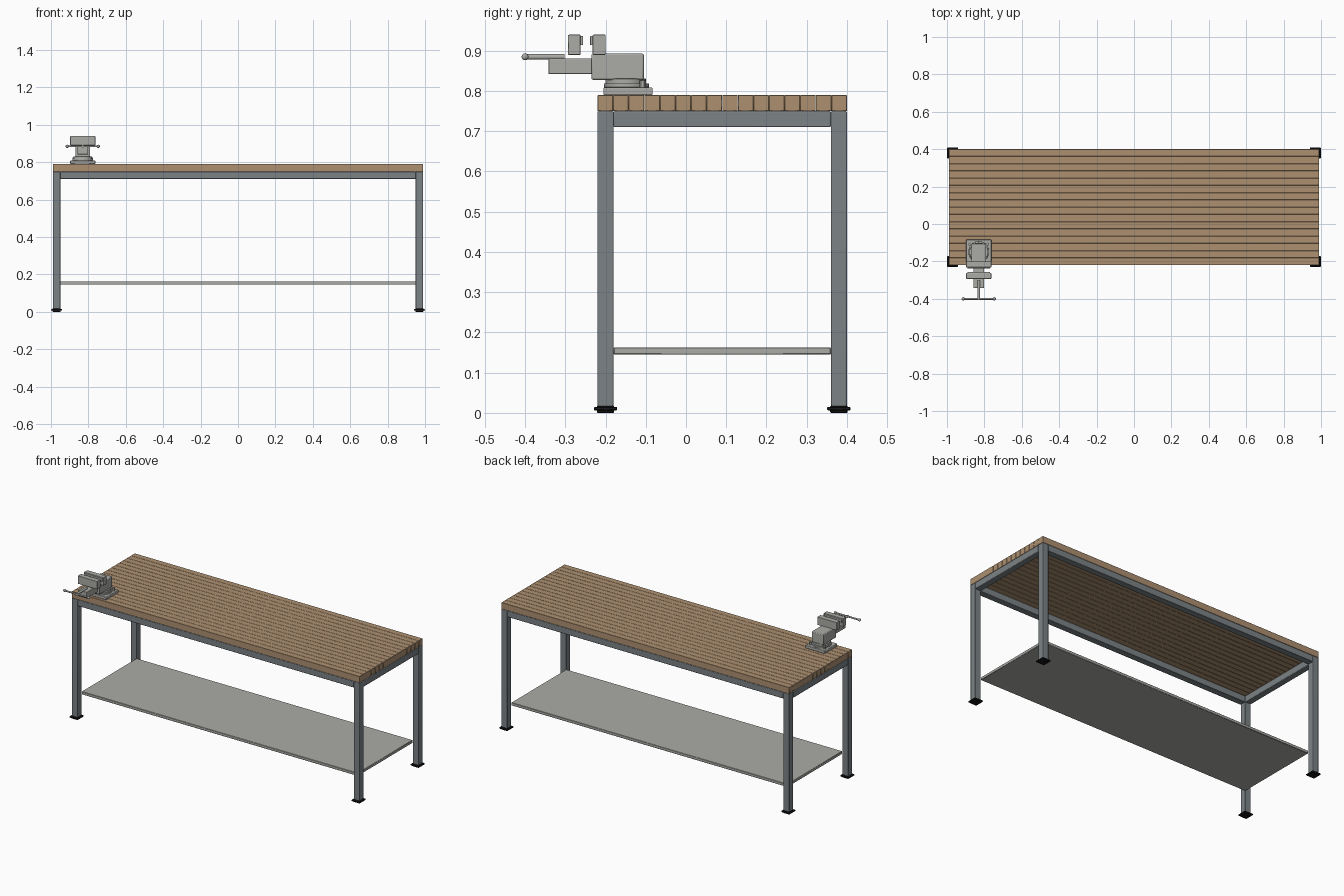
import bpy
import math

cube = bpy.data.objects.get("Cube")
if cube:
    bpy.data.objects.remove(cube, do_unlink=True)


def material(name, rgb):
    m = bpy.data.materials.new(name)
    m.use_nodes = True
    m.diffuse_color = (*rgb, 1)
    m.node_tree.nodes["Principled BSDF"].inputs["Base Color"].default_value = (*rgb, 1)
    return m


WOOD = material("oak wood", (0.42, 0.28, 0.165))
STEEL = material("blue grey steel", (0.2, 0.225, 0.24))
GREY = material("light grey metal", (0.41, 0.41, 0.39))
BLACK = material("black rubber", (0.008, 0.008, 0.008))


def finish(ob, name, mat, bevel, segments):
    ob.name = name
    ob.data.materials.append(mat)
    if bevel:
        b = ob.modifiers.new("Bevel", "BEVEL")
        b.width = bevel
        b.segments = segments
        b.limit_method = "ANGLE"
        bpy.ops.object.shade_smooth_by_angle(angle=math.radians(35))
    return ob


def box(name, mat, x, y, z, bevel=0.0, segments=1):
    """Box spanning the given (min, max) ranges."""
    spans = (x, y, z)
    bpy.ops.mesh.primitive_cube_add(size=1, location=[(a + b) / 2 for a, b in spans])
    ob = bpy.context.object
    ob.scale = [b - a for a, b in spans]
    bpy.ops.object.transform_apply(location=False, rotation=False, scale=True)
    return finish(ob, name, mat, bevel, segments)


def rod(name, mat, radius, length, centre, axis="Z", bevel=0.0, sides=32):
    turn = {"X": (0, math.pi / 2, 0), "Y": (math.pi / 2, 0, 0), "Z": (0, 0, 0)}[axis]
    bpy.ops.mesh.primitive_cylinder_add(vertices=sides, radius=radius, depth=length,
                                        location=centre, rotation=turn)
    bpy.ops.object.shade_smooth_by_angle(angle=math.radians(35))
    return finish(bpy.context.object, name, mat, bevel, 2)


# Bench extents
X, XI = 0.99, 0.95
FRONT, BACK, TUBE = -0.22, 0.40, 0.04
RAIL_Z, TOP_Z = (0.71, 0.75), (0.75, 0.79)

# Tabletop planks
COUNT = 16
pitch = (BACK - FRONT) / COUNT
for i in range(COUNT):
    y = FRONT + i * pitch
    box(f"top_plank_{i + 1}", WOOD, (-X, X), (y + 0.0002, y + pitch - 0.0002), TOP_Z, 0.001)

# Legs and feet
for xs, side in ((-1, "right"), (1, "left")):
    for y0, end in ((FRONT, "front"), (BACK - TUBE, "back")):
        cx, cy = xs * (X + XI) / 2, y0 + TUBE / 2
        tag = f"{end}_{side}"

        def square(h):
            return (cx - h, cx + h), (cy - h, cy + h)

        box(f"leg_{tag}", STEEL, *square(0.02), (0.012, 0.75), 0.003, 2)
        box(f"foot_flange_{tag}", BLACK, *square(0.029), (0.006, 0.015), 0.002)
        box(f"foot_pad_{tag}", BLACK, *square(0.0215), (0, 0.018), 0.002)

# Frame rails
for y0, end in ((FRONT, "front"), (BACK - TUBE, "back")):
    box(f"rail_{end}", STEEL, (-XI, XI), (y0, y0 + TUBE), RAIL_Z, 0.003, 2)
for x, side in (((-X, -XI), "right"), ((XI, X), "left")):
    box(f"rail_{side}", STEEL, x, (FRONT + TUBE, BACK - TUBE), RAIL_Z, 0.003, 2)

# Lower shelf
box("shelf", GREY, (-XI, XI), (FRONT + TUBE, BACK - TUBE), (0.145, 0.163), 0.002)

# Bench vise
VX = -0.83


def vise_box(name, half, y, z, bevel=0.002):
    return box(name, GREY, (VX - half, VX + half), y, z, bevel, 2)


vise_box("vise_base", 0.067, (-0.205, -0.083), (0.79, 0.809), 0.003)
rod("vise_swivel_lower", GREY, 0.056, 0.01, (VX, -0.148, 0.814), bevel=0.001)
rod("vise_swivel_upper", GREY, 0.05, 0.014, (VX, -0.15, 0.824), bevel=0.001)
for s, side in ((-1, "right"), (1, "left")):
    rod(f"vise_lock_bolt_{side}", GREY, 0.008, 0.018,
        (VX + s * 0.048, -0.108, 0.817), sides=6)
vise_box("vise_body", 0.04, (-0.235, -0.105), (0.828, 0.893), 0.004)
vise_box("vise_slide", 0.028, (-0.342, -0.23), (0.842, 0.881))

# Jaws with gripping plates
vise_box("fixed_jaw", 0.067, (-0.232, -0.20), (0.89, 0.94))
vise_box("fixed_jaw_plate", 0.06, (-0.238, -0.231), (0.914, 0.937), 0.001)
vise_box("moving_jaw", 0.067, (-0.293, -0.262), (0.89, 0.94))
vise_box("moving_jaw_plate", 0.06, (-0.263, -0.256), (0.914, 0.937), 0.001)

# Screw and handle
rod("vise_screw", GREY, 0.007, 0.103, (VX, -0.3535, 0.885), "Y", sides=20)
rod("vise_handle", GREY, 0.005, 0.17, (VX, -0.40, 0.885), "X", sides=16)
for s, side in ((-1, "right"), (1, "left")):
    bpy.ops.mesh.primitive_uv_sphere_add(segments=16, ring_count=10, radius=0.0085,
                                         location=(VX + s * 0.083, -0.40, 0.885))
    bpy.ops.object.shade_smooth()
    finish(bpy.context.object, f"vise_handle_knob_{side}", GREY, 0, 1)
